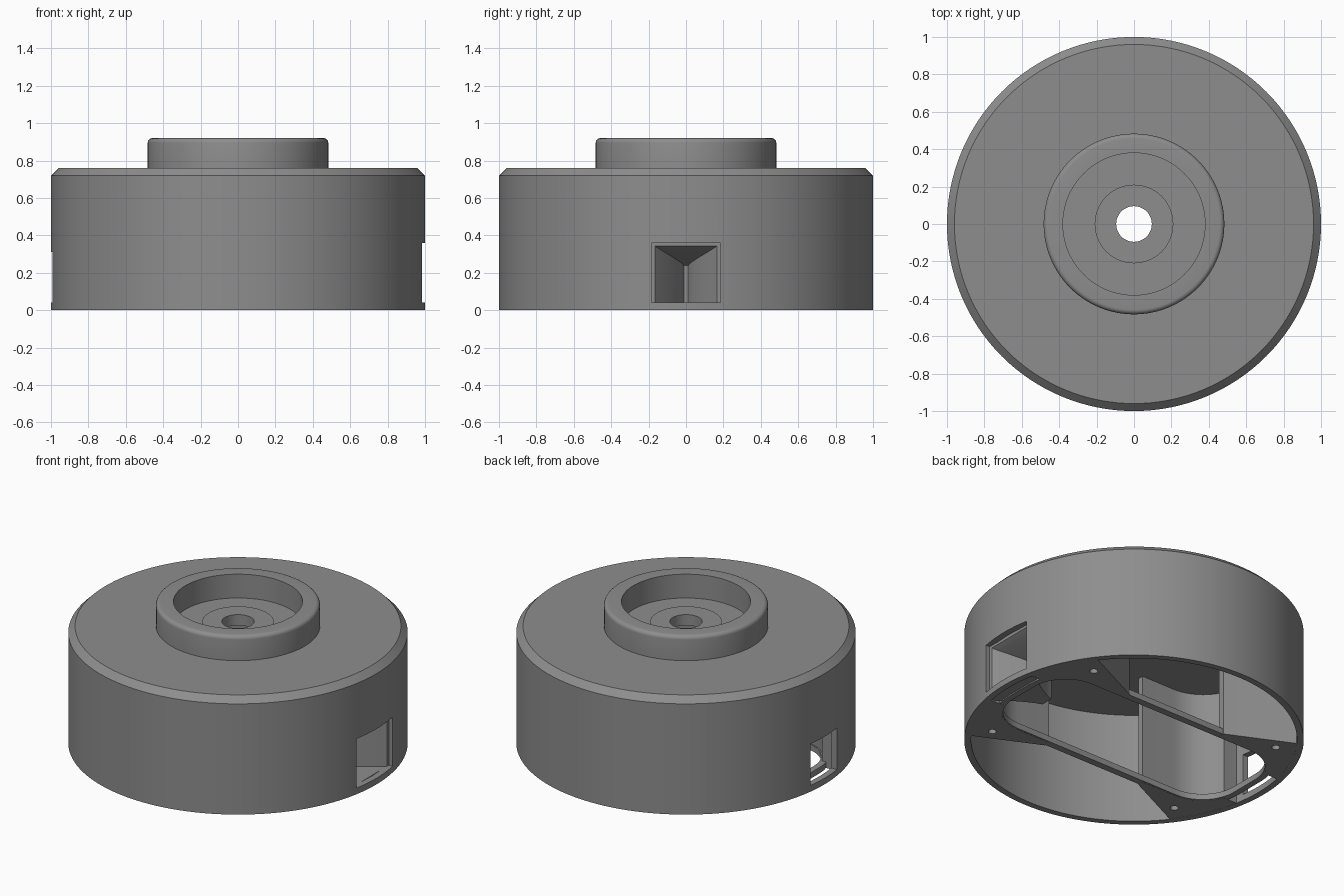
import bpy, bmesh, math
from mathutils import Vector

if "Cube" in bpy.data.objects:
    bpy.data.objects.remove(bpy.data.objects["Cube"])

grey = bpy.data.materials.new("plain grey")
grey.diffuse_color = (0.27, 0.27, 0.27, 1)
grey.use_nodes = True
grey.node_tree.nodes["Principled BSDF"].inputs["Base Color"].default_value = grey.diffuse_color


def make(name, bm, smooth=True):
    bmesh.ops.recalc_face_normals(bm, faces=bm.faces)
    me = bpy.data.meshes.new(name)
    bm.to_mesh(me)
    bm.free()
    me.materials.append(grey)
    ob = bpy.data.objects.new(name, me)
    bpy.context.collection.objects.link(ob)
    if smooth:
        finish(ob)
    return ob


def finish(ob):
    bpy.ops.object.select_all(action='DESELECT')
    ob.select_set(True)
    bpy.context.view_layer.objects.active = ob
    bpy.ops.object.shade_smooth_by_angle(angle=math.radians(30))


def lathe(name, profile, n=128):
    """Closed radius/height profile turned around z."""
    bm = bmesh.new()
    rings = [[bm.verts.new((r * math.cos(2 * math.pi * i / n), r * math.sin(2 * math.pi * i / n), z))
              for r, z in profile] for i in range(n)]
    m = len(profile)
    for i in range(n):
        a, b = rings[i], rings[(i + 1) % n]
        for j in range(m):
            bm.faces.new((a[j], b[j], b[(j + 1) % m], a[(j + 1) % m]))
    return make(name, bm)


def prism(name, pts, z0, z1):
    bm = bmesh.new()
    f = bm.faces.new([bm.verts.new((x, y, z0)) for x, y in pts])
    ex = bmesh.ops.extrude_face_region(bm, geom=[f])
    bmesh.ops.translate(bm, vec=(0, 0, z1 - z0),
                        verts=[v for v in ex["geom"] if isinstance(v, bmesh.types.BMVert)])
    return make(name, bm)


def cut(ob, cutter):
    mod = ob.modifiers.new("cut", 'BOOLEAN')
    mod.object = cutter
    mod.operation = 'DIFFERENCE'
    mod.solver = 'EXACT'
    bpy.context.view_layer.update()
    dg = bpy.context.evaluated_depsgraph_get()
    new = bpy.data.meshes.new_from_object(ob.evaluated_get(dg))
    ob.modifiers.clear()
    ob.data = new
    bpy.data.objects.remove(cutter)
    finish(ob)


def box(x0, x1, y0, y1, z0, z1):
    return prism("cutter", [(x0, y0), (x1, y0), (x1, y1), (x0, y1)], z0, z1)


def arc(cx, cy, r, a0, a1, n):
    return [(cx + r * math.cos(math.radians(a0 + (a1 - a0) * i / n)),
             cy + r * math.sin(math.radians(a0 + (a1 - a0) * i / n))) for i in range(n + 1)]


# Drum housing with chamfered top, raised collar, stepped bore and through hole
neck_round = arc(0.458, 0.895, 0.025, 0, 90, 5)
housing = lathe("housing", [(0.96, 0), (1, 0), (1, 0.72), (0.96, 0.76), (0.483, 0.76)] + neck_round +
                [(0.38, 0.92), (0.38, 0.765), (0.21, 0.765), (0.21, 0.79),
                 (0.095, 0.79), (0.095, 0.72), (0.96, 0.72)])
cut(housing, box(0.8, 1.1, -0.185, 0.185, 0.04, 0.36))
cut(housing, box(-1.1, -0.8, -0.135, 0.135, 0.04, 0.31))

# Four full-height corner columns around the slot, each with a screw hole
quarter = [(0.36, 0.39), (0.77, 0.585)] + arc(0, 0, 0.97, 37.2, 11, 10) + \
          [(0.87, 0.186)] + arc(0.60, 0.08, 0.27, 23, 90, 10) + [(0.36, 0.35)]
for sx in (1, -1):
    for sy in (1, -1):
        col = prism("corner_column", [(x * sx, y * sy) for x, y in quarter], 0.001, 0.73)
        cut(col, prism("cutter", arc(0.70 * sx, 0.465 * sy, 0.024, 0, 345, 23), -0.1, 0.3))


# Rounded lip running around the slot, forming the two straps
def racetrack(hx, hy, r):
    pts = []
    for cx, cy, a in ((1, 1, 0), (-1, 1, 90), (-1, -1, 180), (1, -1, 270)):
        pts += arc(cx * (hx - r), cy * (hy - r), r, a, a + 90, 10)
    return pts


lip = prism("slot_lip", racetrack(0.89, 0.385, 0.28), 0.002, 0.04)
cut(lip, prism("cutter", racetrack(0.85, 0.34, 0.24), -0.1, 0.2))


# Tapered scoop behind the large window
def scoop(name, grow, x_mouth, x_end):
    bm = bmesh.new()
    steps, loops = 10, []
    for i in range(steps + 1):
        t = i / steps
        w = 0.012 + 0.173 * (1 - t) ** 1.3 + grow
        top = 0.36 - 0.12 * t ** 0.8 + grow
        x = x_mouth + (x_end - x_mouth) * t
        loops.append([bm.verts.new((x, y, z)) for y, z in
                      ((-w, 0.04 - grow), (w, 0.04 - grow), (w, top), (-w, top))])
    for a, b in zip(loops, loops[1:]):
        for j in range(4):
            bm.faces.new((a[j], b[j], b[(j + 1) % 4], a[(j + 1) % 4]))
    bm.faces.new(loops[0])
    bm.faces.new(loops[-1])
    return make(name, bm)


funnel = scoop("window_scoop", 0.03, 0.955, 0.67)
cut(funnel, scoop("cutter", 0, 0.98, 0.70))
